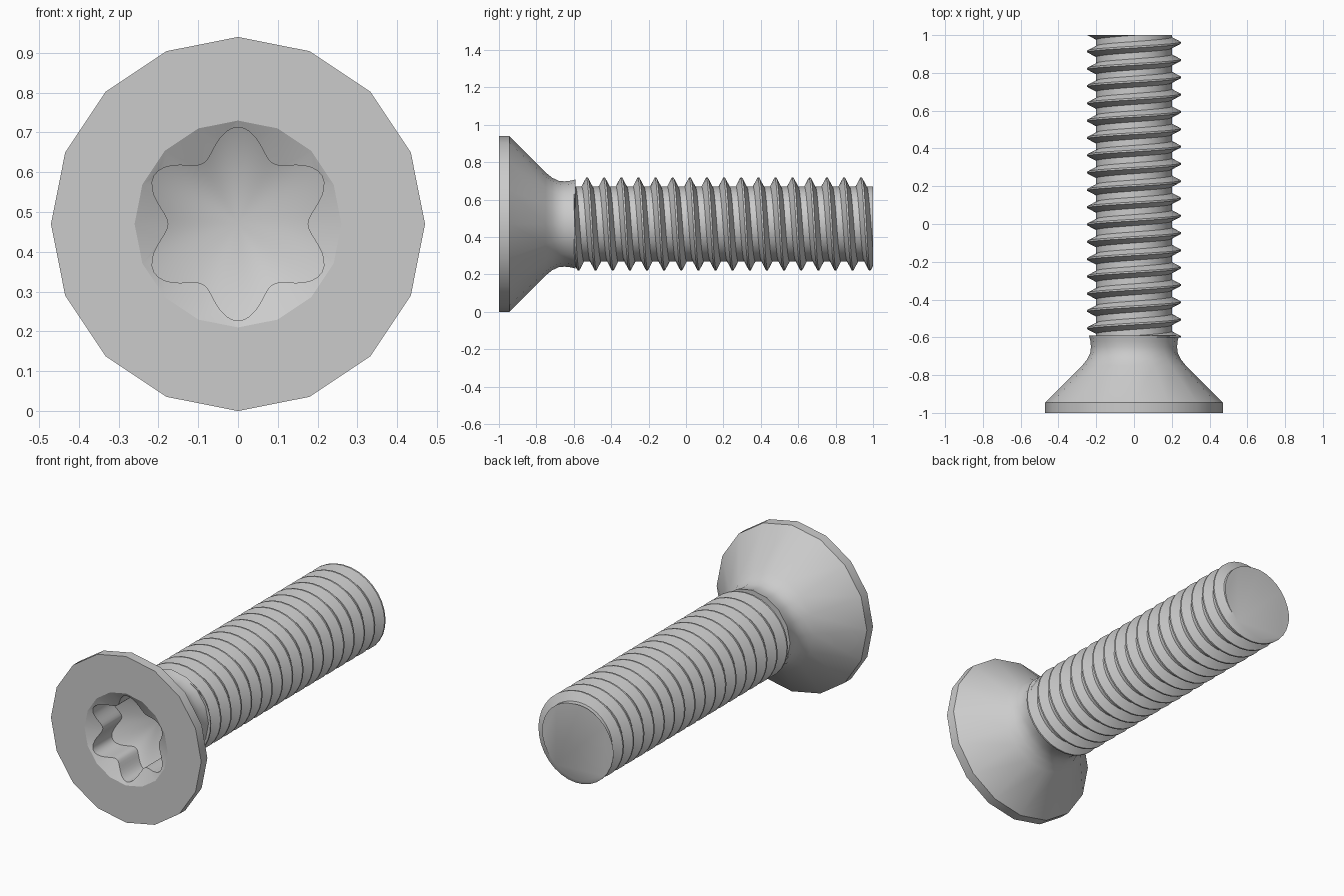
import bpy, bmesh, math
from mathutils import Vector

AXIS_Z = 0.47
SIDES = 16          # facets round the head
LOBE_STEPS = 6      # recess points per head facet
TURN = 32           # thread steps per turn
PITCH = 0.0916

cube = bpy.data.objects.get("Cube")
if cube:
    bpy.data.objects.remove(cube, do_unlink=True)

steel = bpy.data.materials.new("grey_steel")
steel.use_nodes = True
GREY = (0.6, 0.6, 0.6, 1)
steel.diffuse_color = GREY
steel.node_tree.nodes["Principled BSDF"].inputs["Base Color"].default_value = GREY


def point(radius, angle, y):
    """Position around the screw axis, angle measured from the top."""
    return Vector((radius * math.sin(angle), y, AXIS_Z + radius * math.cos(angle)))


def ring(bm, radius, y, count=SIDES):
    return [bm.verts.new(point(radius, math.tau * i / count, y)) for i in range(count)]


def bridge(bm, a, b):
    n = len(a)
    for i in range(n):
        bm.faces.new((a[i], a[(i + 1) % n], b[(i + 1) % n], b[i]))


def finish(bm, name, angle):
    bmesh.ops.recalc_face_normals(bm, faces=bm.faces)
    mesh = bpy.data.meshes.new(name)
    bm.to_mesh(mesh)
    bm.free()
    mesh.materials.append(steel)
    obj = bpy.data.objects.new(name, mesh)
    bpy.context.collection.objects.link(obj)
    bpy.ops.object.select_all(action="DESELECT")
    obj.select_set(True)
    bpy.context.view_layer.objects.active = obj
    bpy.ops.object.shade_smooth_by_angle(angle=math.radians(angle))


# Countersunk head with filleted neck
bm = bmesh.new()
profile = [(0.26, -1), (0.47, -1), (0.47, -0.945), (0.275, -0.75), (0.247, -0.715),
           (0.231, -0.68), (0.228, -0.65), (0.231, -0.62), (0.238, -0.59)]
rings = [ring(bm, r, y) for r, y in profile]
for a, b in zip(rings, rings[1:]):
    bridge(bm, a, b)
bm.faces.new(rings[-1])

# Six-lobed drive recess: shallow chamfer, straight walls, conical floor
count = SIDES * LOBE_STEPS
lip, floor = [], []
for i in range(count):
    a = math.tau * i / count
    r = 0.209 + 0.034 * math.cos(6 * a)
    lip.append(bm.verts.new(point(r, a, -1 + (0.26 - r) * 0.5)))
    floor.append(bm.verts.new(point(r, a, -0.7 - r * 0.5)))
mouth = rings[0]
for s in range(SIDES):
    left, right = mouth[s], mouth[(s + 1) % SIDES]
    start, half = s * LOBE_STEPS, LOBE_STEPS // 2
    for j in range(LOBE_STEPS):
        k = start + j
        bm.faces.new((lip[k], lip[(k + 1) % count], left if j < half else right))
    bm.faces.new((left, right, lip[start + half]))
bridge(bm, lip, floor)
apex = bm.verts.new(point(0, 0, -0.7))
for i in range(count):
    bm.faces.new((floor[i], floor[(i + 1) % count], apex))
finish(bm, "head", 25)

# Right-handed thread: one tooth section swept along a helix
bm = bmesh.new()
section = [(0.2, -0.5), (0.2, -0.32), (0.248, -0.05), (0.248, 0.05), (0.2, 0.32), (0.2, 0.5)]
first, last = -4, 20
rows = []
for i in range(first * TURN, last * TURN + 1):
    y = -0.529 + PITCH * i / TURN
    rows.append([bm.verts.new(point(r, math.tau * i / TURN, y + PITCH * off))
                 for r, off in section])
for a, b in zip(rows, rows[1:]):
    for k in range(len(section) - 1):
        bm.faces.new((a[k], a[k + 1], b[k + 1], b[k]))
bmesh.ops.remove_doubles(bm, verts=bm.verts, dist=0.0005)

# Flat cuts at both ends of the thread
for y, direction in ((-0.6, -1), (1.0, 1)):
    cut = bmesh.ops.bisect_plane(bm, geom=bm.verts[:] + bm.edges[:] + bm.faces[:], dist=1e-5,
                                 plane_co=(0, y, 0), plane_no=(0, direction, 0),
                                 clear_outer=True)
    edges = [e for e in cut["geom_cut"] if isinstance(e, bmesh.types.BMEdge)]
    bmesh.ops.holes_fill(bm, edges=edges, sides=0)
finish(bm, "threaded_shank", 30)
